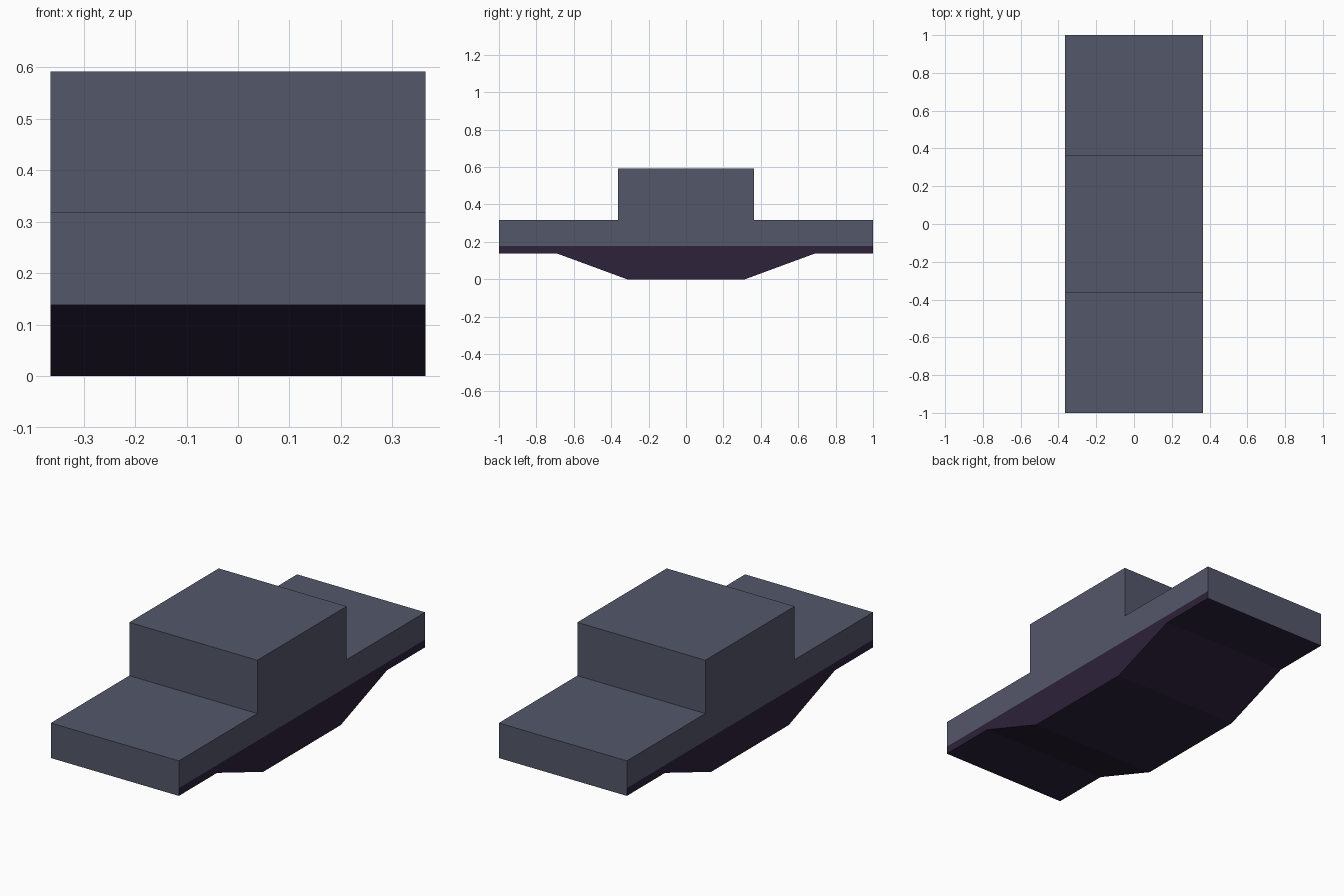
import bpy, bmesh

if "Cube" in bpy.data.objects:
    bpy.data.objects.remove(bpy.data.objects["Cube"])

HALF_W = 0.364


def material(name, rgb):
    m = bpy.data.materials.new(name)
    m.diffuse_color = (*rgb, 1.0)
    m.use_nodes = True
    m.node_tree.nodes["Principled BSDF"].inputs["Base Color"].default_value = m.diffuse_color
    return m


grey = material("slate grey", (0.088, 0.095, 0.142))
dark = material("dark purple", (0.026, 0.0158, 0.043))


def extrude_profile(name, half):
    """Mirror a half profile of (y, z) points and extrude it along x."""
    pts = half + [(-y, z) for y, z in reversed(half)]
    bm = bmesh.new()
    left = bm.faces.new([bm.verts.new((-HALF_W, y, z)) for y, z in pts])
    ext = bmesh.ops.extrude_face_region(bm, geom=[left], use_keep_orig=True)
    verts = [g for g in ext["geom"] if isinstance(g, bmesh.types.BMVert)]
    bmesh.ops.translate(bm, verts=verts, vec=(2 * HALF_W, 0, 0))
    # split the sides along the paint line
    bmesh.ops.bisect_plane(bm, geom=bm.verts[:] + bm.edges[:] + bm.faces[:],
                           plane_co=(0, 0, 0.178), plane_no=(0, 0, 1))
    bmesh.ops.recalc_face_normals(bm, faces=bm.faces[:])
    # dark on everything below the paint line, except the upright end faces
    for f in bm.faces:
        low = f.calc_center_median().z < 0.178
        f.material_index = 1 if low and abs(f.normal.y) < 0.9 else 0
    me = bpy.data.meshes.new(name)
    bm.to_mesh(me)
    bm.free()
    me.materials.append(grey)
    me.materials.append(dark)
    ob = bpy.data.objects.new(name, me)
    bpy.context.collection.objects.link(ob)
    return ob


# stepped body: raised centre block, flat end decks, sloped keel
extrude_profile("stepped_body", [
    (0.315, 0.0), (0.69, 0.138), (1.0, 0.138),
    (1.0, 0.318), (0.363, 0.318), (0.363, 0.592)])
